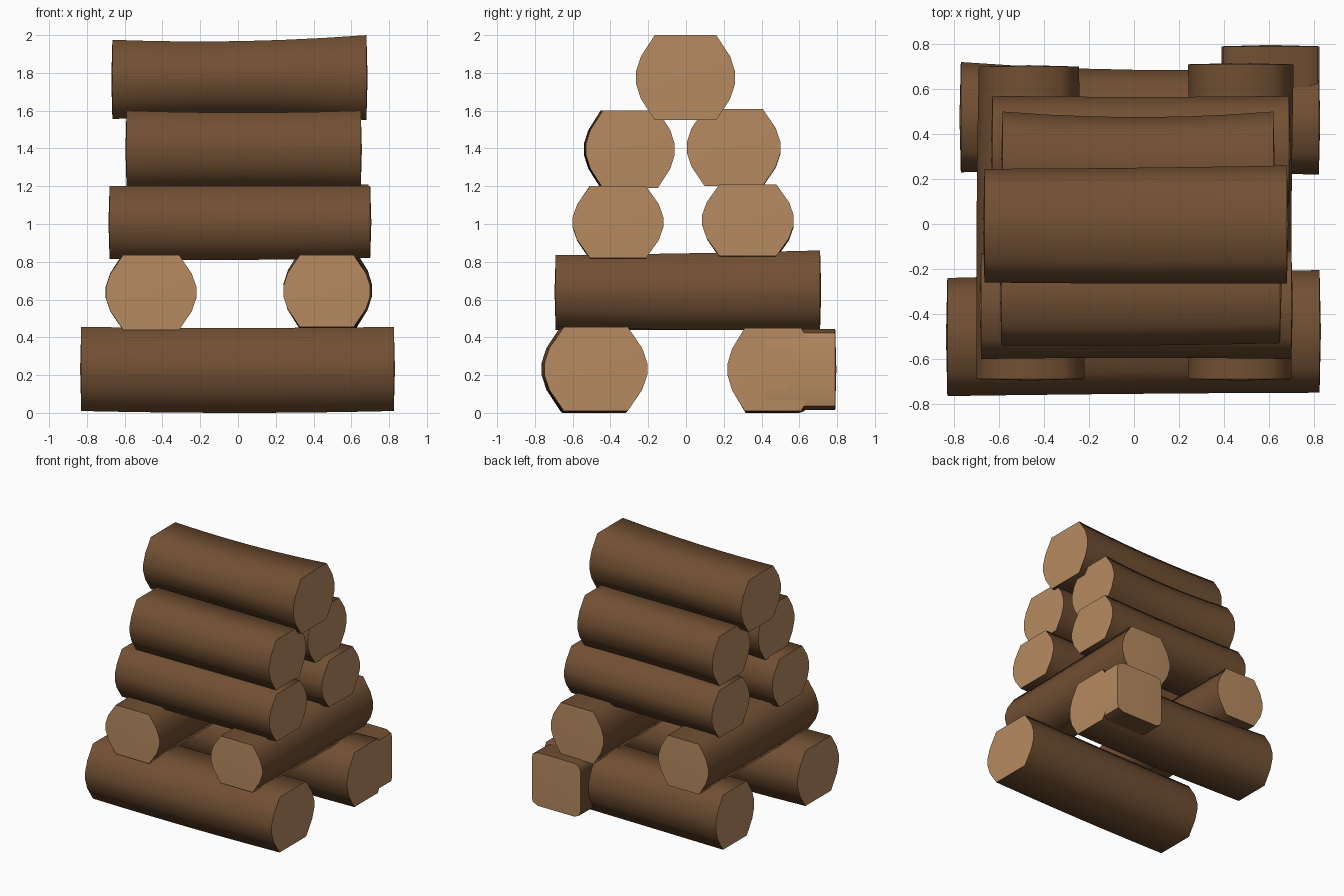
import bpy, bmesh
from mathutils import Vector

if "Cube" in bpy.data.objects:
    bpy.data.objects.remove(bpy.data.objects["Cube"])


def flat(name, rgb):
    m = bpy.data.materials.new(name)
    m.diffuse_color = (*rgb, 1)
    m.use_nodes = True
    m.node_tree.nodes["Principled BSDF"].inputs["Base Color"].default_value = m.diffuse_color
    return m


BARK = flat("bark brown", (0.168, 0.080, 0.033))
WOOD = flat("cut wood tan", (0.470, 0.255, 0.118))

# One quarter of the chunky log outline, mirrored into twelve corners
QUARTER = [(1.0, 0.14), (0.90, 0.50), (0.62, 1.0)]
SQUARE = [(1.0, 0.72), (0.96, 0.9), (0.76, 1.0)]


def outline(q):
    up = q + [(-u, v) for u, v in reversed(q)]
    return up + [(-u, -v) for u, v in up]


def log(name, axis, a0, a1, start, mid, end, quarter=QUARTER, tan_side=False):
    """Log along an axis; each section is (side min, side max, z min, z max)."""
    bm = bmesh.new()
    rings = []
    for i in range(7):
        t = i / 6
        w = ((1 - t) * (1 - 2 * t), 4 * t * (1 - t), t * (2 * t - 1))
        s0, s1, z0, z1 = (sum(k * s[j] for k, s in zip(w, (start, mid, end)))
                          for j in range(4))
        a = a0 + (a1 - a0) * t
        ring = []
        for u, v in outline(quarter):
            s = (s0 + s1) / 2 + u * (s1 - s0) / 2
            z = (z0 + z1) / 2 + v * (z1 - z0) / 2
            ring.append(bm.verts.new((a, s, z) if axis == 'x' else (s, a, z)))
        rings.append(ring)
    n = len(rings[0])
    for r, q in zip(rings, rings[1:]):
        for k in range(n):
            bm.faces.new((r[k], r[(k + 1) % n], q[(k + 1) % n], q[k]))
    # Slightly domed cut ends
    for ring, sign in ((rings[0], -1), (rings[-1], 1)):
        c = sum((v.co for v in ring), Vector()) / n
        c[0 if axis == 'x' else 1] += 0.006 * sign
        tip = bm.verts.new(c)
        for k in range(n):
            f = bm.faces.new((ring[k], ring[(k + 1) % n], tip))
            f.material_index = 1
    bmesh.ops.recalc_face_normals(bm, faces=bm.faces)
    for f in bm.faces:
        f.smooth = True
        if tan_side and f.normal.x > 0.6:
            f.material_index = 1
    for e in bm.edges:
        if len({f.material_index for f in e.link_faces}) > 1:
            e.smooth = False
        elif e.calc_face_angle(0) > 1.3:
            e.smooth = False
    me = bpy.data.meshes.new(name)
    bm.to_mesh(me)
    bm.free()
    me.materials.append(BARK)
    me.materials.append(WOOD)
    ob = bpy.data.objects.new(name, me)
    bpy.context.collection.objects.link(ob)


# Bottom layer
log("bottom_front_log", 'x', -0.83, 0.825, (-0.765, -0.24, 0.01, 0.455),
    (-0.755, -0.22, 0.0, 0.45), (-0.75, -0.205, 0.01, 0.455))
log("bottom_back_log", 'x', -0.77, 0.822, (0.23, 0.72, 0.01, 0.45),
    (0.23, 0.685, 0.0, 0.44), (0.22, 0.70, 0.01, 0.45))
# Squared stub at the back right corner
log("bottom_back_stub", 'y', 0.42, 0.79, (0.39, 0.825, 0.015, 0.445),
    (0.39, 0.825, 0.015, 0.445), (0.39, 0.825, 0.015, 0.445), SQUARE, True)

# Cross layer
log("cross_left_log", 'y', -0.69, 0.70, (-0.70, -0.22, 0.44, 0.835),
    (-0.70, -0.23, 0.44, 0.84), (-0.69, -0.245, 0.44, 0.845))
log("cross_right_log", 'y', -0.69, 0.71, (0.24, 0.70, 0.455, 0.835),
    (0.25, 0.70, 0.44, 0.845), (0.24, 0.71, 0.44, 0.86))

# Third layer
log("third_front_log", 'x', -0.68, 0.70, (-0.60, -0.13, 0.815, 1.20),
    (-0.595, -0.13, 0.81, 1.20), (-0.60, -0.12, 0.82, 1.20))
log("third_back_log", 'x', -0.63, 0.69, (0.09, 0.57, 0.82, 1.20),
    (0.09, 0.565, 0.82, 1.20), (0.085, 0.57, 0.83, 1.21))

# Fourth layer
log("fourth_front_log", 'x', -0.59, 0.65, (-0.54, -0.08, 1.19, 1.60),
    (-0.54, -0.08, 1.20, 1.59), (-0.53, -0.06, 1.19, 1.60))
log("fourth_back_log", 'x', -0.585, 0.62, (0.02, 0.50, 1.20, 1.60),
    (0.02, 0.475, 1.20, 1.59), (0.005, 0.50, 1.20, 1.61))

# Top log
log("top_log", 'x', -0.665, 0.68, (-0.26, 0.245, 1.555, 1.975),
    (-0.265, 0.25, 1.58, 1.968), (-0.265, 0.26, 1.55, 2.0))
